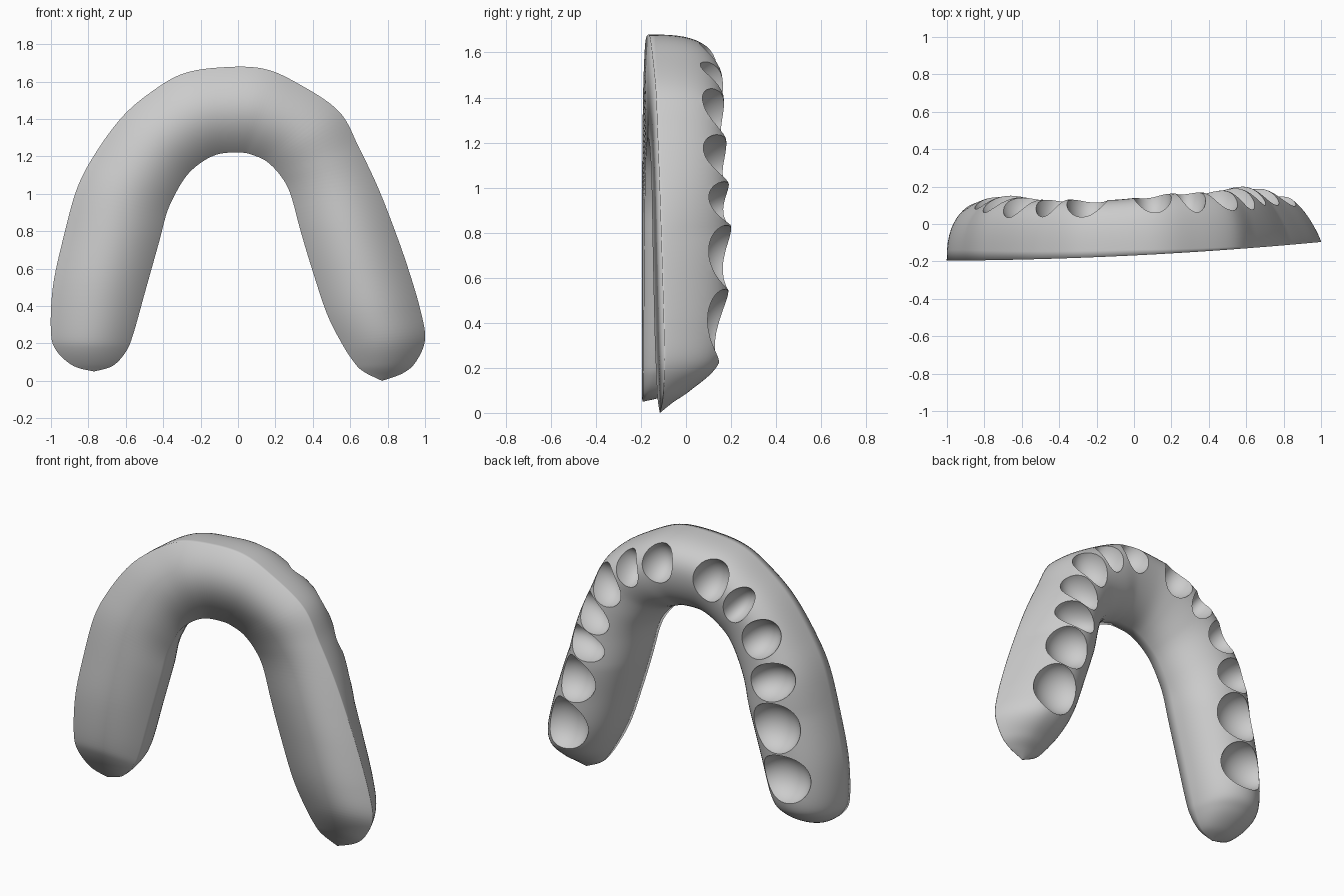
import bpy, bmesh, math
from mathutils import Matrix, Vector

if "Cube" in bpy.data.objects:
    bpy.data.objects.remove(bpy.data.objects["Cube"])

# Stations round the arch: outer rim x,z / inner rim x,z / crest y
STATIONS = [
    (.77, 0, .77, 0, -.115), (.88, .04, .67, .05, -.06), (.95, .10, .62, .10, .02),
    (1.0, .22, .555, .20, .14), (.975, .38, .475, .36, .18), (.91, .60, .395, .60, .19),
    (.84, .80, .335, .80, .20), (.75, 1.03, .28, 1.0, .19), (.65, 1.24, .225, 1.10, .18),
    (.54, 1.44, .15, 1.175, .17), (.32, 1.59, .07, 1.21, .165), (.13, 1.67, .02, 1.22, .15),
    (-.10, 1.675, -.08, 1.217, .13), (-.30, 1.64, -.15, 1.195, .13), (-.47, 1.54, -.22, 1.15, .13),
    (-.62, 1.41, -.28, 1.09, .13), (-.76, 1.22, -.335, 1.0, .14), (-.86, 1.03, -.38, .90, .15),
    (-.935, .76, -.42, .75, .15), (-.99, .50, -.49, .50, .14), (-1.0, .26, -.56, .25, .12),
    (-.97, .16, -.60, .155, .05), (-.88, .08, -.67, .08, -.08), (-.77, .05, -.77, .05, -.19),
]
# Tooth sockets: x, z, radius across the ridge, radius along it
SOCKETS = [
    (.735, .38, .165, .17), (.66, .69, .155, .145), (.595, .93, .155, .095), (.555, 1.13, .155, .10),
    (.46, 1.33, .145, .105), (.305, 1.475, .125, .08), (.10, 1.55, .125, .10),
    (-.25, 1.525, .14, .11), (-.44, 1.42, .125, .08), (-.60, 1.25, .135, .11),
    (-.69, 1.01, .155, .115), (-.71, .73, .165, .155), (-.765, .42, .175, .15),
]
STEPS, ACROSS = 8, 28


def spline(p0, p1, p2, p3, t):
    return [.5 * (2 * b + (c - a) * t + (2 * a - 5 * b + 4 * c - d) * t * t
                  + (3 * b - a - 3 * c + d) * t ** 3) for a, b, c, d in zip(p0, p1, p2, p3)]


def base_y(x):
    return -.168 + .05 * x + .022 * x * x


# Smoothly resampled stations
n = len(STATIONS)
rows = []
for k in range(n - 1):
    ctrl = [STATIONS[min(max(k + j, 0), n - 1)] for j in (-1, 0, 1, 2)]
    rows += [spline(*ctrl, s / STEPS) for s in range(STEPS)]
rows.append(STATIONS[-1])

# Gum body: rounded section lofted round the arch, flat on the front
bm = bmesh.new()
rings = []
for ox, oz, ix, iz, crest in rows:
    mid_z = (oz + iz) / 2
    skew = 1 + .5 * min(max((mid_z - .8) / .5, 0), 1)    # ridge moves outward at the arch
    slope = 1.05 + (.75 * ox if ox > 0 else .25 * ox)    # outer wall leans more on the right
    ring = []
    for j in range(ACROSS + 1):
        a = math.pi * j / ACROSS
        w = ((1 - math.cos(a)) / 2) ** skew
        x, z = ox + (ix - ox) * w, oz + (iz - oz) * w
        yb = base_y(ox) + (base_y(ix) - base_y(ox)) * w
        h = max(math.sin(a), 0) ** (slope if a < math.pi / 2 else .75)
        ring.append(bm.verts.new((x, yb + max(crest - yb, 0) * h, max(z, 0))))
    rings.append(ring)
for r0, r1 in zip(rings, rings[1:]):
    for j in range(ACROSS + 1):
        k = (j + 1) % (ACROSS + 1)
        bm.faces.new((r0[j], r0[k], r1[k], r1[j]))
bmesh.ops.remove_doubles(bm, verts=bm.verts, dist=.0005)
bmesh.ops.dissolve_degenerate(bm, edges=bm.edges, dist=.0001)
bmesh.ops.recalc_face_normals(bm, faces=bm.faces)
mesh = bpy.data.meshes.new("gum_arch")
bm.to_mesh(mesh)
bm.free()
gum = bpy.data.objects.new("gum_arch", mesh)
bpy.context.collection.objects.link(gum)
bpy.context.view_layer.objects.active = gum
gum.select_set(True)


def crest_near(x, z):
    row = min(rows, key=lambda r: ((r[0] + r[2]) / 2 - x) ** 2 + ((r[1] + r[3]) / 2 - z) ** 2)
    return row[4]


# Tooth sockets: ellipsoids cut out of the ridge
for i, (x, z, across, along) in enumerate(SOCKETS):
    rad = Vector((x, 0, max(z - .8, 0) * 1.2)).normalized()
    axes = (rad * across, Vector((0, .14, 0)), Vector((-rad.z, 0, rad.x)) * along)
    mat = Matrix([(axes[0][r], axes[1][r], axes[2][r]) for r in range(3)]).to_4x4()
    mat.translation = (x, crest_near(x, z) + .005, z)
    cb = bmesh.new()
    bmesh.ops.create_icosphere(cb, subdivisions=4, radius=1, matrix=mat)
    cm = bpy.data.meshes.new("socket_cutter")
    cb.to_mesh(cm)
    cb.free()
    cutter = bpy.data.objects.new("socket_cutter", cm)
    bpy.context.collection.objects.link(cutter)
    cutter.hide_render = True
    mod = gum.modifiers.new("socket", 'BOOLEAN')
    mod.operation, mod.solver, mod.object = 'DIFFERENCE', 'EXACT', cutter
    bpy.ops.object.modifier_apply(modifier=mod.name)
    bpy.data.objects.remove(cutter)

# Smooth shading: crisp socket lips, soft front rim
bpy.ops.object.shade_smooth_by_angle(angle=math.radians(40))
for e in gum.data.edges:
    ends = [gum.data.vertices[v].co for v in e.vertices]
    if all(c.y < base_y(c.x) + .012 for c in ends):
        e.use_edge_sharp = False
